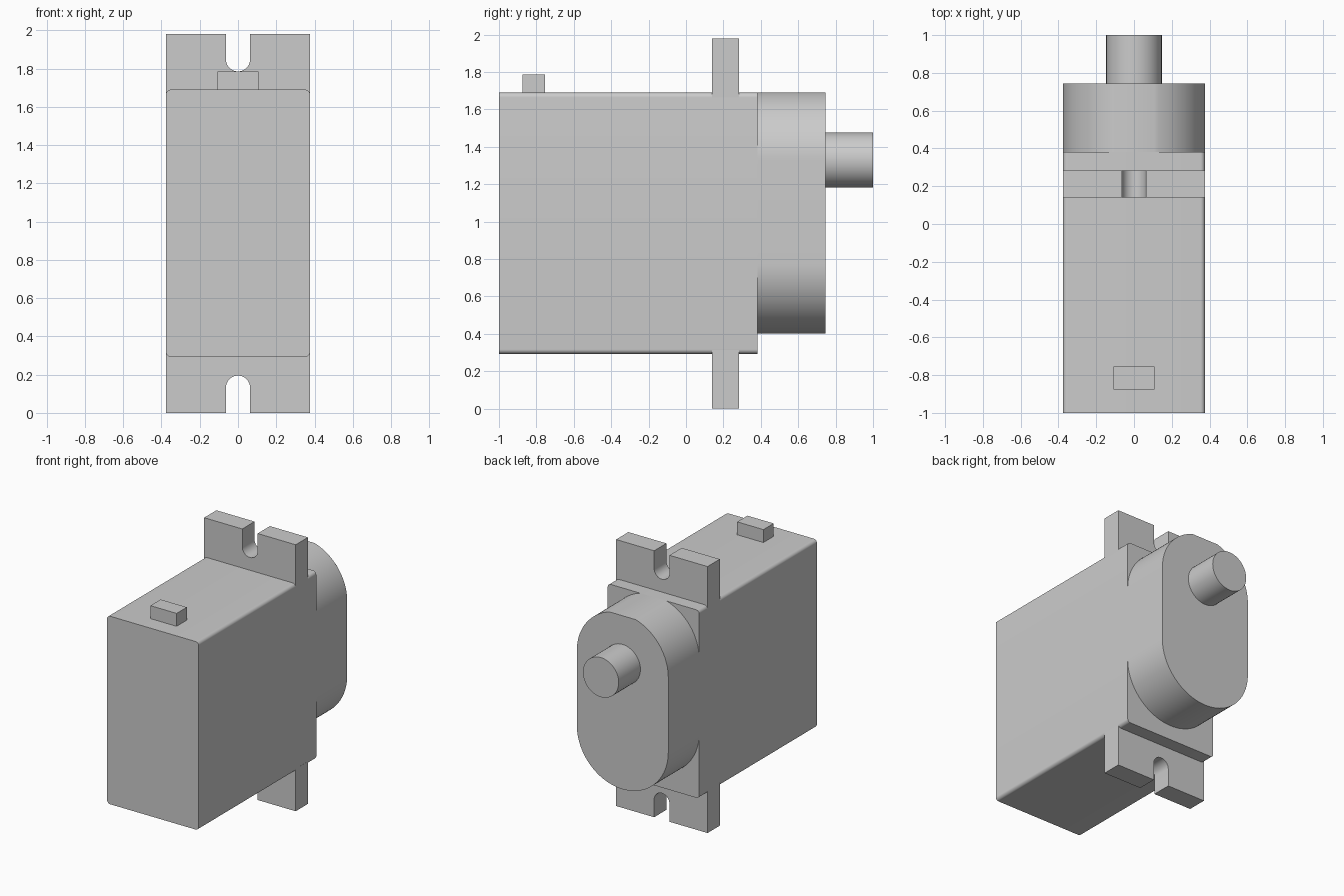
import bpy
import bmesh
from math import cos, sin, pi, sqrt, asin

cube = bpy.data.objects.get("Cube")
if cube:
    bpy.data.objects.remove(cube, do_unlink=True)

# Main dimensions
HALF = 0.376              # half width
BOTTOM, TOP = 0.293, 1.69  # case height range
FULL = 1.98               # overall height, tip to tip of the ears
FRONT, BACK = -1.0, 0.382
COVER_BACK = 0.745
SHAFT_Z, SHAFT_R = 1.33, 0.147

grey = bpy.data.materials.new("plain grey")
grey.use_nodes = True
colour = (0.6, 0.6, 0.6, 1)
grey.diffuse_color = colour
grey.node_tree.nodes["Principled BSDF"].inputs["Base Color"].default_value = colour


def arc(cx, cz, r, start, end, steps):
    """Points on an arc in the x-z plane."""
    angles = [start + (end - start) * i / steps for i in range(steps + 1)]
    return [(cx + r * cos(a), cz + r * sin(a)) for a in angles]


def extrude(name, outline, y0, y1):
    """Solid with an x-z outline running from y0 to y1."""
    bm = bmesh.new()
    face = bm.faces.new([bm.verts.new((x, y0, z)) for x, z in outline])
    grown = bmesh.ops.extrude_face_region(bm, geom=[face])
    verts = [g for g in grown["geom"] if isinstance(g, bmesh.types.BMVert)]
    bmesh.ops.translate(bm, verts=verts, vec=(0, y1 - y0, 0))
    bmesh.ops.recalc_face_normals(bm, faces=bm.faces)
    mesh = bpy.data.meshes.new(name)
    bm.to_mesh(mesh)
    bm.free()
    mesh.materials.append(grey)
    obj = bpy.data.objects.new(name, mesh)
    bpy.context.collection.objects.link(obj)
    bpy.ops.object.select_all(action="DESELECT")
    obj.select_set(True)
    bpy.context.view_layer.objects.active = obj
    bpy.ops.object.shade_smooth_by_angle(angle=pi / 6)
    return obj


def box(x, z0, z1):
    return [(-x, z0), (x, z0), (x, z1), (-x, z1)]


# Case with four rounded long edges
R = 0.025
case = []
corners = [(1, TOP - R), (-1, TOP - R), (-1, BOTTOM + R), (1, BOTTOM + R)]
for i, (side, z) in enumerate(corners):
    case += arc(side * (HALF - R), z, R, i * pi / 2, (i + 1) * pi / 2, 8)
extrude("case", case, FRONT, BACK)

# Slotted mounting ears, the lower one a mirror of the upper
SLOT = 0.063
root = TOP - R
ear = [(-HALF, root), (HALF, root), (HALF, FULL), (SLOT, FULL)]
ear += arc(0, 1.848, SLOT, 0, -pi, 24) + [(-SLOT, FULL), (-HALF, FULL)]
extrude("upper_ear", ear, 0.14, 0.284)
extrude("lower_ear", [(x, FULL - z) for x, z in ear], 0.14, 0.284)

# Oval gear cover, its top trimmed level with the case
trim = asin((TOP - SHAFT_Z) / HALF)
cover = arc(0, SHAFT_Z, HALF, 0, trim, 24)
cover += arc(0, SHAFT_Z, HALF, pi - trim, pi, 24)
cover += arc(0, 0.777, HALF, pi, 2 * pi, 48)
extrude("gear_cover", cover, BACK, COVER_BACK)

# Output shaft
shaft = arc(0, SHAFT_Z, SHAFT_R, 0, 2 * pi, 48)[:-1]
extrude("output_shaft", shaft, COVER_BACK, 1.0)

# Cable outlet on top of the case
extrude("cable_outlet", box(0.108, TOP, 1.786), -0.875, -0.755)
